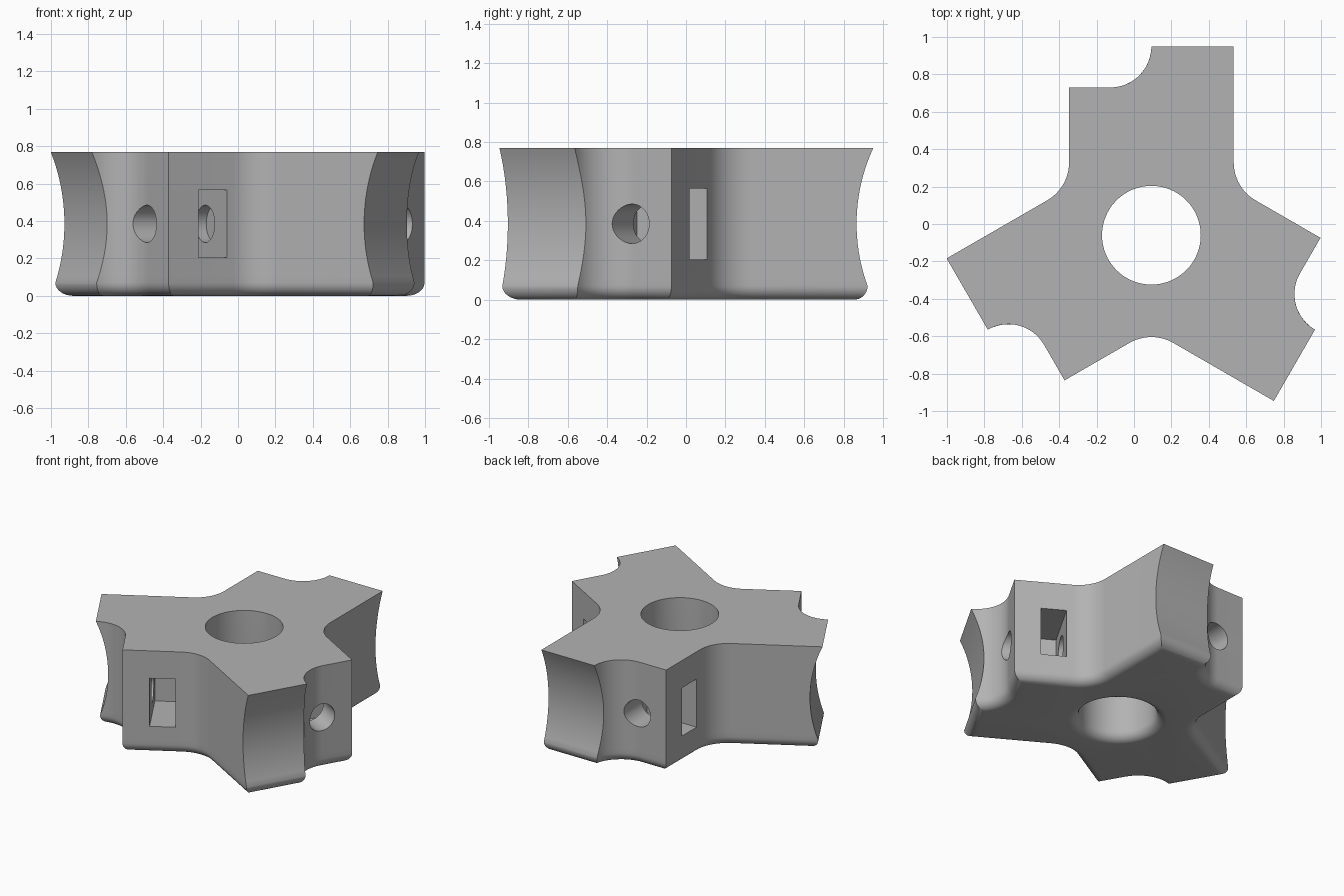
import bpy, bmesh
from math import sin, cos, tan, pi, radians, sqrt, asin
from mathutils import Matrix, Vector

cube = bpy.data.objects.get("Cube")
if cube:
    bpy.data.objects.remove(cube, do_unlink=True)

CENTRE = Vector((0.093, -0.06, 0))
HEIGHT, HALF, TIP, STEP = 0.77, 0.44, 1.01, 0.79
NOTCH = TIP - STEP            # radius of the concave step corner
FILLET = 0.235                # blend between neighbouring arms
EDGE = 0.07                   # rounding of the bottom edges
BORE = 0.264
SCOOP = 0.914                 # radius of the hollow in each arm tip
MID = HEIGHT / 2
ARMS = [Matrix.Translation(CENTRE) @ Matrix.Rotation(k * 2 * pi / 3, 4, 'Z') for k in range(3)]

grey = bpy.data.materials.new("plain_grey")
grey.use_nodes = True
colour = (0.45, 0.45, 0.45, 1)
grey.diffuse_color = colour
grey.node_tree.nodes["Principled BSDF"].inputs["Base Color"].default_value = colour


def add_object(name, bm):
    bmesh.ops.recalc_face_normals(bm, faces=bm.faces)
    mesh = bpy.data.meshes.new(name)
    bm.to_mesh(mesh)
    bm.free()
    mesh.materials.append(grey)
    obj = bpy.data.objects.new(name, mesh)
    bpy.context.collection.objects.link(obj)
    return obj


def loft(name, rings):
    bm = bmesh.new()
    loops = [[bm.verts.new(p) for p in ring] for ring in rings]
    for a, b in zip(loops, loops[1:]):
        for i in range(len(a)):
            j = (i + 1) % len(a)
            bm.faces.new((a[i], a[j], b[j], b[i]))
    bm.faces.new(loops[0][::-1])
    bm.faces.new(loops[-1])
    return add_object(name, bm)


def inset(z):
    # Quarter-round inset near the bottom
    return EDGE - sqrt(max(0, EDGE**2 - (EDGE - z)**2)) if z < EDGE else 0


def arc(cx, cy, r, a0, a1, n):
    return [(cx + r * cos(a0 + (a1 - a0) * i / n), cy + r * sin(a0 + (a1 - a0) * i / n))
            for i in range(n + 1)]


def outline(z):
    # Three-armed section, shrunk by the edge rounding and hollowed at the tips
    o = inset(z)
    rise = max(z, EDGE) - MID
    tip = TIP - (sqrt(SCOOP**2 - rise**2) - sqrt(SCOOP**2 - MID**2)) - o
    fx = HALF + FILLET
    points = arc(fx, fx * tan(pi / 6), FILLET + o, radians(240), pi, 12)
    points.append((HALF - o, tip))
    r = NOTCH + o
    points += arc(-NOTCH, TIP, r, -asin((TIP - tip) / r), -pi / 2, 14)
    points.append((o - HALF, STEP - o))
    return [m @ Vector((x, y, z)) for m in ARMS for x, y in points]


# Body
low = [EDGE * (1 - cos(i * pi / 16)) for i in range(9)]
levels = low + [EDGE + (HEIGHT - EDGE) * i / 20 for i in range(1, 21)]
body = loft("three_arm_body", [outline(z) for z in levels])

# Central bore, flared at the bottom
cutters = [loft("bore_cutter", [
    [CENTRE + Vector((x, y, h)) for x, y in arc(0, 0, BORE + inset(max(z, 0)), 0, 2 * pi, 64)[:-1]]
    for z, h in [(0, -0.1)] + [(z, z) for z in low] + [(1, 1)]])]

# Bolt hole and nut pocket in each arm
for m in ARMS:
    bm = bmesh.new()
    start, end = 0.367, 1.2
    place = Matrix.Translation((-0.21, (start + end) / 2, MID)) @ Matrix.Rotation(pi / 2, 4, 'X')
    bmesh.ops.create_cone(bm, cap_ends=True, segments=40, radius1=0.1, radius2=0.1,
                          depth=end - start, matrix=m @ place)
    cutters.append(add_object("bolt_hole_cutter", bm))
    bm = bmesh.new()
    size = Matrix.Diagonal((0.57, 0.175, 0.36, 1))
    bmesh.ops.create_cube(bm, size=1, matrix=m @ Matrix.Translation((-0.315, 0.518, MID)) @ size)
    cutters.append(add_object("nut_pocket_cutter", bm))

bpy.ops.object.select_all(action='DESELECT')
bpy.context.view_layer.objects.active = body
body.select_set(True)
for cutter in cutters:
    cut = body.modifiers.new("cut", 'BOOLEAN')
    cut.operation = 'DIFFERENCE'
    cut.solver = 'EXACT'
    cut.object = cutter
    bpy.ops.object.modifier_apply(modifier=cut.name)
    bpy.data.objects.remove(cutter, do_unlink=True)

bpy.ops.object.shade_smooth_by_angle(angle=radians(30))
